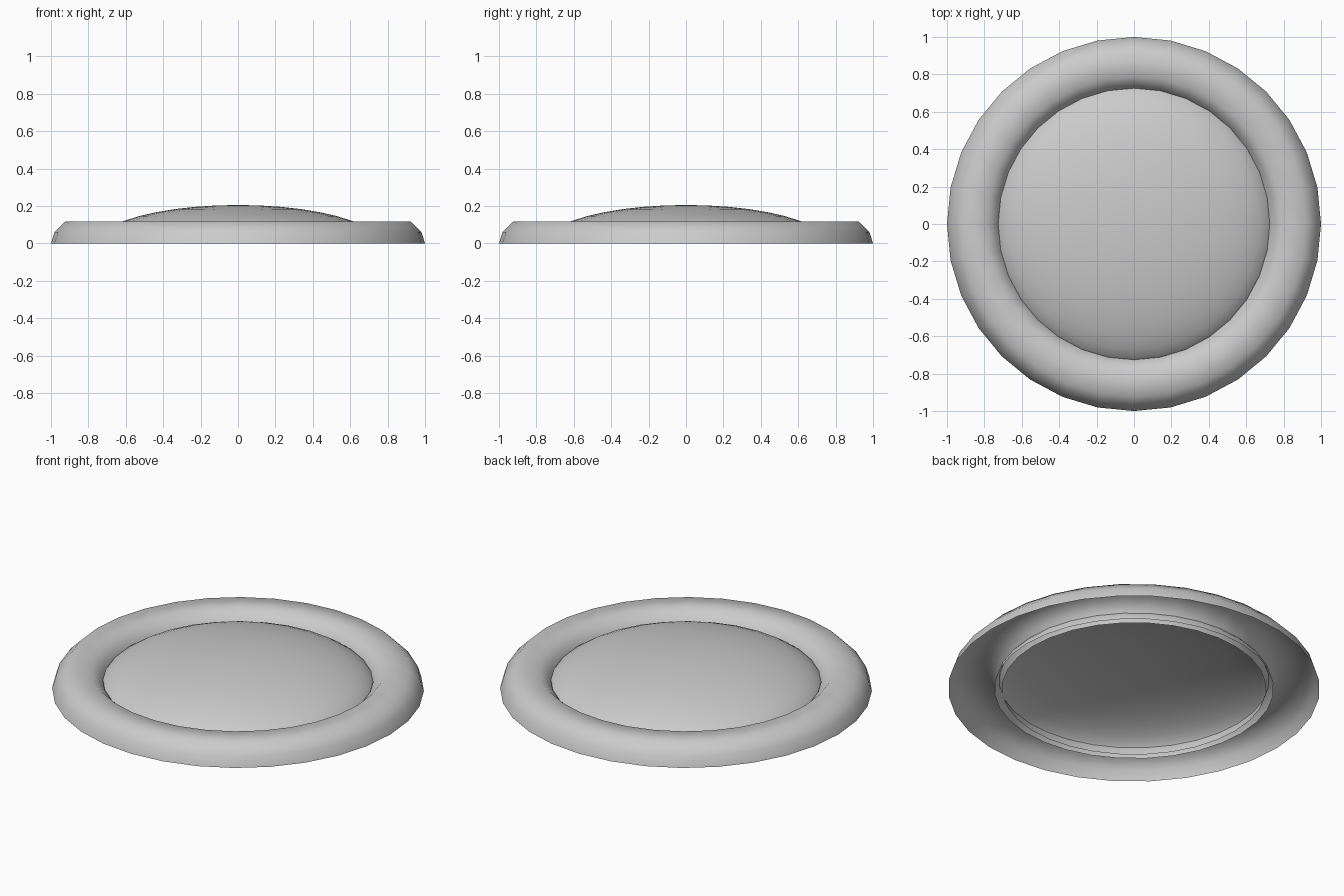
import bpy
import bmesh
import math

cube = bpy.data.objects.get("Cube")
if cube:
    bpy.data.objects.remove(cube, do_unlink=True)

SIDES = 32

grey = bpy.data.materials.new("light_grey")
grey.use_nodes = True
colour = (0.6, 0.6, 0.6, 1.0)
grey.diffuse_color = colour
grey.node_tree.nodes["Principled BSDF"].inputs["Base Color"].default_value = colour


def lathe(name, profile):
    """Spin an open (radius, height) profile, listed from outside in, about z."""
    bm = bmesh.new()
    verts = [bm.verts.new((r, 0, z)) for r, z in profile]
    edges = [bm.edges.new(pair) for pair in zip(verts, verts[1:])]
    bmesh.ops.spin(bm, geom=verts + edges, cent=(0, 0, 0), axis=(0, 0, 1),
                   angle=math.tau, steps=SIDES, use_duplicate=False)
    bmesh.ops.remove_doubles(bm, verts=bm.verts, dist=0.0005)
    bmesh.ops.recalc_face_normals(bm, faces=bm.faces)
    # Open shells: make sure the faces look upwards
    if sum(f.normal.z * f.calc_area() for f in bm.faces) < 0:
        bmesh.ops.reverse_faces(bm, faces=bm.faces)
    for face in bm.faces:
        face.smooth = True
    mesh = bpy.data.meshes.new(name)
    bm.to_mesh(mesh)
    bm.free()
    mesh.materials.append(grey)
    obj = bpy.data.objects.new(name, mesh)
    bpy.context.collection.objects.link(obj)
    return obj


# Rounded rim, hollow and open underneath
MID = 0.855
half = [(0.145, 0), (0.126, 0.06), (0.068, 0.118)]
rim = [(MID + w, z) for w, z in half] + [(MID - w, z) for w, z in reversed(half)]
lathe("outer_rim", rim)

# Shallow domed centre whose lower edge tucks into the rim
RADIUS, HEIGHT, STEPS = 0.752, 0.205, 10
angles = [math.pi / 2 * i / STEPS for i in range(STEPS + 1)]
lathe("domed_centre", [(RADIUS * math.cos(a), HEIGHT * math.sin(a)) for a in angles])
